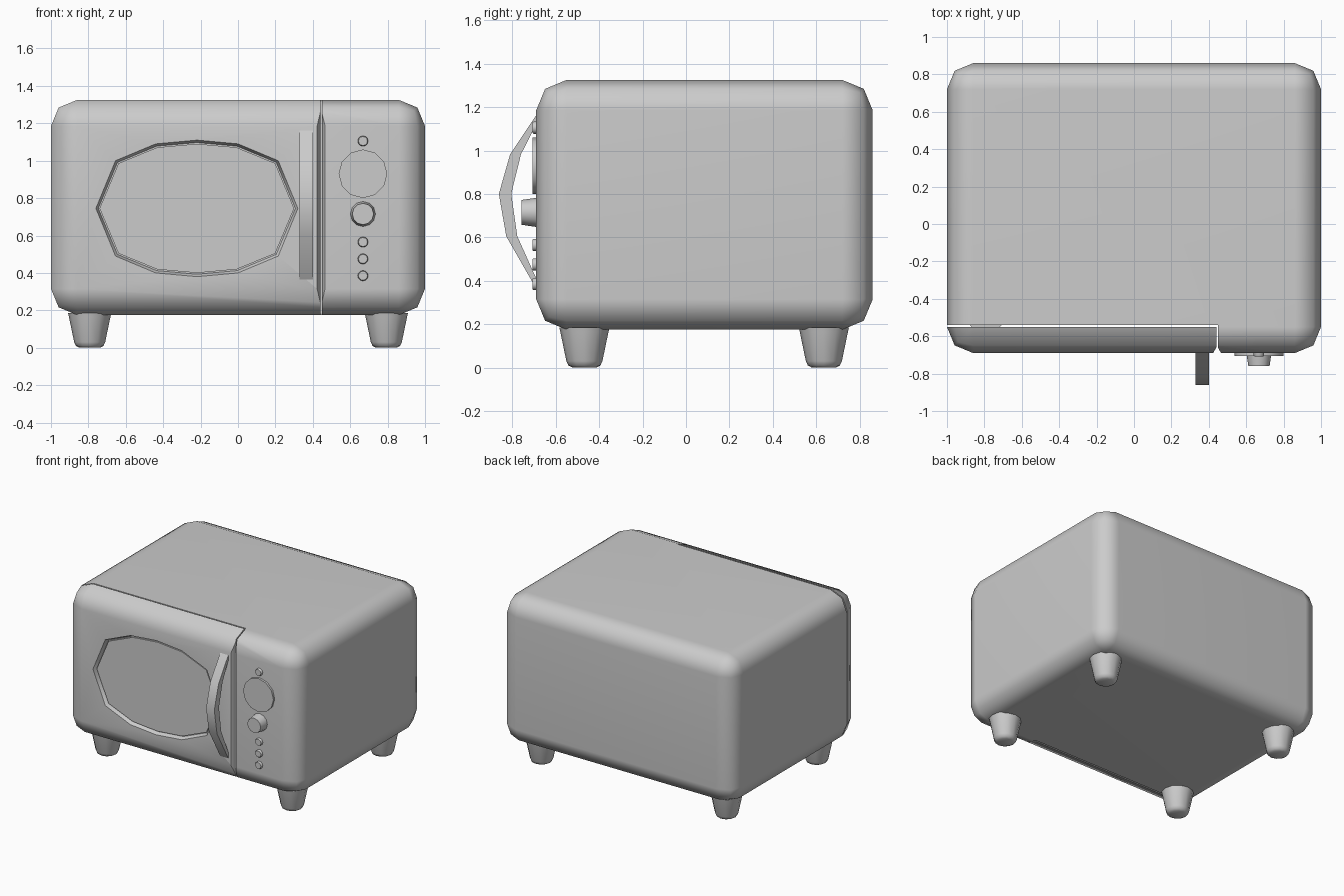
import bpy, bmesh, math

if "Cube" in bpy.data.objects:
    bpy.data.objects.remove(bpy.data.objects["Cube"])

FRONT = -0.69


def finish(name, bm, angle=50):
    bmesh.ops.recalc_face_normals(bm, faces=bm.faces[:])
    me = bpy.data.meshes.new(name)
    bm.to_mesh(me)
    bm.free()
    ob = bpy.data.objects.new(name, me)
    bpy.context.collection.objects.link(ob)
    smooth(ob, angle)
    return ob


def activate(ob):
    bpy.ops.object.select_all(action='DESELECT')
    ob.select_set(True)
    bpy.context.view_layer.objects.active = ob


def smooth(ob, angle=50):
    activate(ob)
    bpy.ops.object.shade_smooth_by_angle(angle=math.radians(angle))


def loft(name, rings, angle=50):
    """Skin a stack of equal-length point rings and cap both ends."""
    bm = bmesh.new()
    loops = [[bm.verts.new(p) for p in ring] for ring in rings]
    n = len(loops[0])
    for a, b in zip(loops, loops[1:]):
        for i in range(n):
            j = (i + 1) % n
            bm.faces.new((a[i], a[j], b[j], b[i]))
    bm.faces.new(loops[0])
    bm.faces.new(loops[-1])
    return finish(name, bm, angle)


def prism_z(name, outline):
    return loft(name, [[(x, y, z) for x, y in outline] for z in (-0.2, 1.8)])


def boolean(ob, cutter, op):
    cutter.hide_render = True
    mod = ob.modifiers.new(op.title(), 'BOOLEAN')
    mod.operation, mod.object, mod.solver = op, cutter, 'EXACT'
    activate(ob)
    bpy.ops.object.modifier_apply(modifier=mod.name)
    bpy.data.objects.remove(cutter)


def rounded_box(name):
    x, y0, y1, z0, z1 = 1.0, FRONT, 0.86, 0.175, 1.325
    bm = bmesh.new()
    bmesh.ops.create_cube(bm, size=1)
    for v in bm.verts:
        v.co = (v.co.x * 2 * x, v.co.y * (y1 - y0) + (y0 + y1) / 2,
                v.co.z * (z1 - z0) + (z0 + z1) / 2)
    bmesh.ops.bevel(bm, geom=bm.edges[:], offset=0.14, segments=2,
                    profile=0.5, affect='EDGES')
    return finish(name, bm)


# Main housing with the door space cut out of its front left
body = rounded_box("body")
boolean(body, prism_z("body_cutter", [
    (-1.2, -0.8), (0.53, -0.8), (0.448, -0.66), (0.448, -0.54), (-1.2, -0.54)]),
    'DIFFERENCE')

# Door slab taken from the same rounded shape
door = rounded_box("door")
boolean(door, prism_z("door_cutter", [
    (-1.2, -0.8), (0.36, -0.8), (0.44, -0.66), (0.44, -0.55), (-1.2, -0.55)]),
    'INTERSECT')

# Oval twelve-sided window: recess, then glass pane
quarter = [(0.54, 0.0), (0.435, 0.255), (0.22, 0.345)]
oval = quarter + [(0.0, 0.365)] + [(-x, z) for x, z in quarter[::-1]]
oval += [(x, -z) for x, z in oval[-2:0:-1]]


def oval_ring(inset, y):
    return [(-0.22 + x * (1 - inset / 0.54), y, 0.745 + z * (1 - inset / 0.365))
            for x, z in oval]


boolean(door, loft("window_cutter", [
    oval_ring(0.0, FRONT - 0.05), oval_ring(0.0, FRONT + 0.001),
    oval_ring(0.013, FRONT + 0.03)]), 'DIFFERENCE')
loft("window_glass", [oval_ring(0.02, FRONT + 0.04),
                      oval_ring(0.02, FRONT + 0.018)], 30)

for ob in (body, door):
    smooth(ob)
    ob.modifiers.new("Weighted", 'WEIGHTED_NORMAL').keep_sharp = True

# Bowed door handle
arc = [(-0.685, 1.17, -0.685, 1.13), (-0.81, 0.983, -0.76, 0.983),
       (-0.862, 0.80, -0.805, 0.80), (-0.828, 0.605, -0.777, 0.605),
       (-0.685, 0.355, -0.685, 0.40)]
loft("door_handle", [[(0.33, yo, zo), (0.40, yo, zo), (0.40, yi, zi), (0.33, yi, zi)]
                     for yo, zo, yi, zi in arc])


# Round controls on the right panel
def control(name, z, profile, sides=12):
    loft(name, [[(0.668 + r * math.cos(2 * math.pi * i / sides), y,
                  z + r * math.sin(2 * math.pi * i / sides)) for i in range(sides)]
                for r, y in profile], 40)


control("timer_dial", 0.93, [(0.13, -0.67), (0.13, -0.706)])
control("control_knob", 0.715, [(0.069, -0.67), (0.067, FRONT), (0.057, -0.758)])
for i, z in enumerate((1.105, 0.565, 0.475, 0.385)):
    control(f"button_{i + 1}", z, [(0.028, -0.67), (0.028, -0.702), (0.024, -0.708)])

# Four tapered feet
FOOT = [(0.116, 0.185), (0.111, 0.165), (0.083, 0.03), (0.074, 0.01), (0.055, 0.0)]
for side, cx in (("left", -0.793), ("right", 0.793)):
    for end, cy in (("front", -0.468), ("back", 0.635)):
        loft(f"{end}_{side}_foot", [
            [(cx + r * math.cos(math.pi * i / 6), cy + r * math.sin(math.pi * i / 6), z)
             for i in range(12)] for r, z in FOOT])
